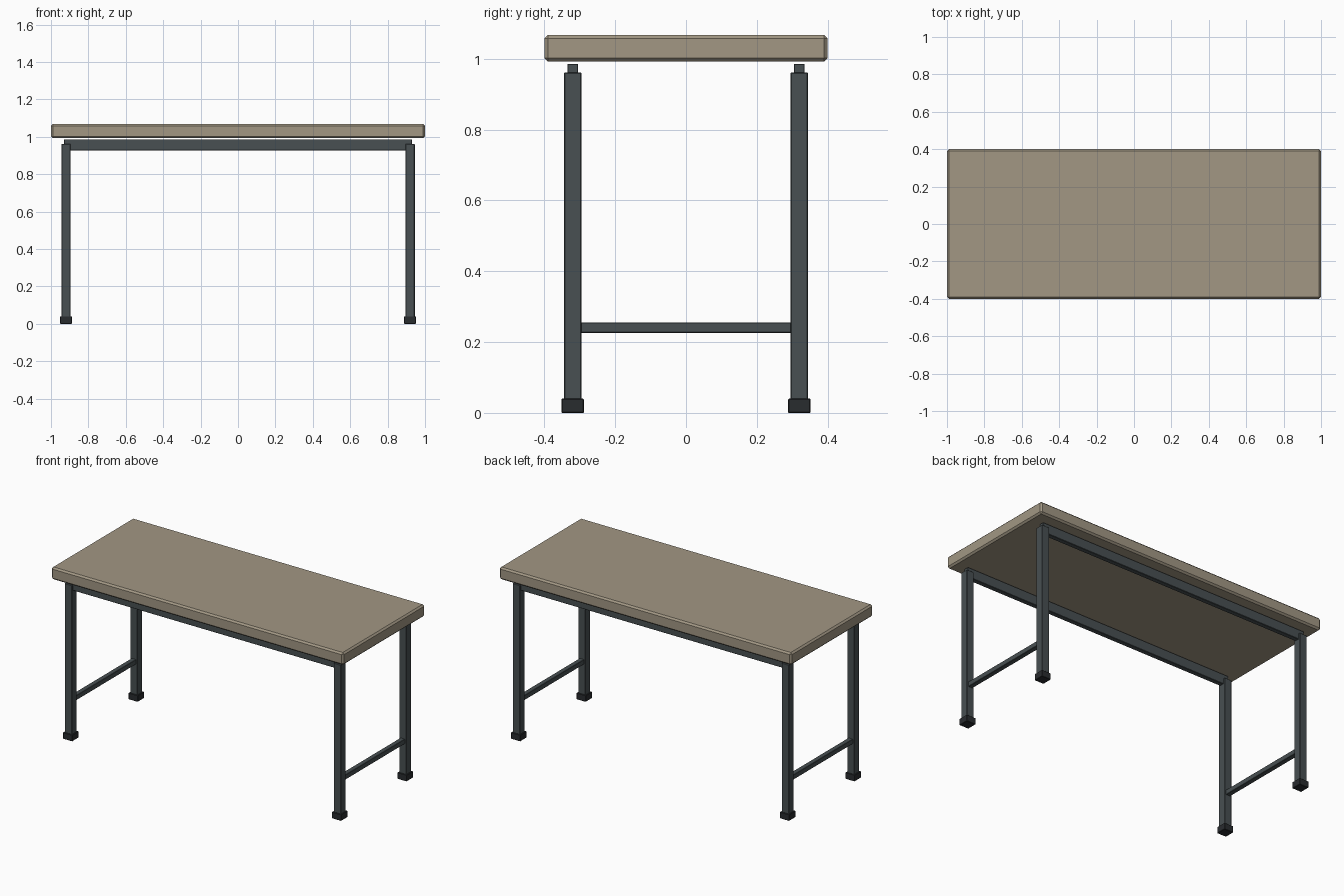
import bpy

if "Cube" in bpy.data.objects:
    bpy.data.objects.remove(bpy.data.objects["Cube"])


def material(name, rgb):
    m = bpy.data.materials.new(name)
    m.diffuse_color = (*rgb, 1)
    m.use_nodes = True
    m.node_tree.nodes["Principled BSDF"].inputs["Base Color"].default_value = m.diffuse_color
    return m


WOOD = material("wood", (0.36, 0.31, 0.23))
STEEL = material("steel", (0.065, 0.08, 0.085))
RUBBER = material("rubber", (0.022, 0.025, 0.028))


def box(name, center, size, mat, bevel):
    """Chamfered box given by its centre and full size."""
    bpy.ops.mesh.primitive_cube_add(size=1, location=center)
    ob = bpy.context.object
    ob.name = name
    ob.scale = size
    bpy.ops.object.transform_apply(location=False, rotation=False, scale=True)
    ob.data.materials.append(mat)
    mod = ob.modifiers.new("chamfer", "BEVEL")
    mod.width = bevel
    mod.segments = 1
    return ob


LEG_X, LEG_Y = 0.92, 0.32

# Table top
box("table_top", (0, 0, 1.03), (2.0, 0.8, 0.076), WOOD, 0.01)

# Legs with rubber feet
for sx, side in ((-1, "left"), (1, "right")):
    for sy, end in ((-1, "front"), (1, "back")):
        x, y = sx * LEG_X, sy * LEG_Y
        box(f"{end}_{side}_leg", (x, y, 0.491), (0.05, 0.05, 0.942), STEEL, 0.003)
        box(f"{end}_{side}_foot", (x, y, 0.02), (0.063, 0.063, 0.04), RUBBER, 0.002)
    # Side stretcher between the two legs
    box(f"{side}_stretcher", (sx * LEG_X, 0, 0.241), (0.03, 0.61, 0.03), STEEL, 0.002)

# Long rails under the top, passing through the leg heads
for sy, end in ((-1, "front"), (1, "back")):
    box(f"{end}_rail", (0, sy * LEG_Y, 0.956), (1.86, 0.03, 0.06), STEEL, 0.002)
